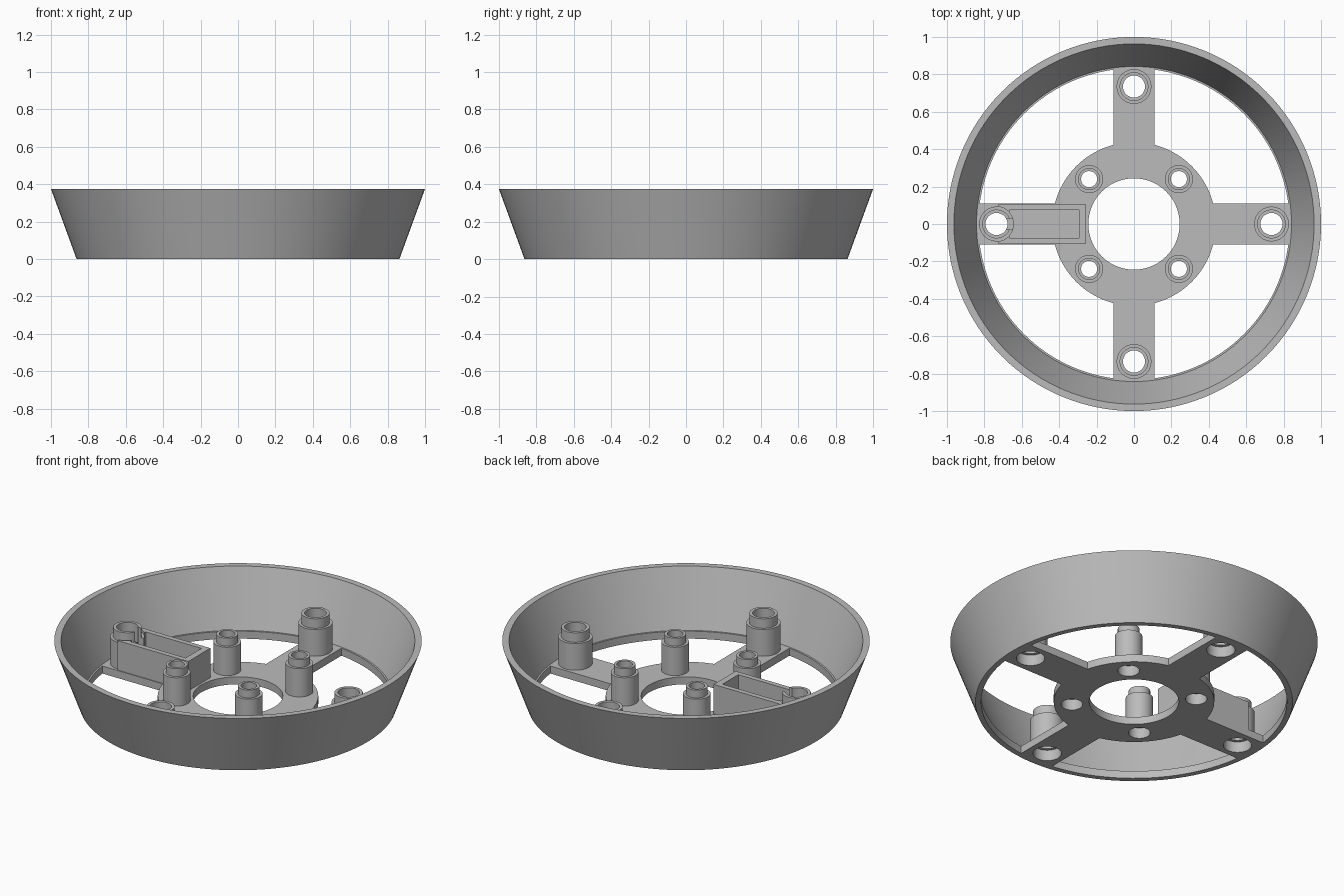
import bpy, bmesh, math
from mathutils import Matrix

if "Cube" in bpy.data.objects:
    bpy.data.objects.remove(bpy.data.objects["Cube"], do_unlink=True)

grey = bpy.data.materials.new("plain_grey")
grey.use_nodes = True
colour = (0.5, 0.5, 0.5, 1)
grey.diffuse_color = colour
grey.node_tree.nodes["Principled BSDF"].inputs["Base Color"].default_value = colour

PLATE = 0.045        # plate thickness
TOP = 0.262          # top of the posts
ARM = 0.735          # distance of the large posts from the centre


def make(name, bm):
    bmesh.ops.recalc_face_normals(bm, faces=bm.faces)
    mesh = bpy.data.meshes.new(name)
    bm.to_mesh(mesh)
    bm.free()
    mesh.materials.append(grey)
    obj = bpy.data.objects.new(name, mesh)
    bpy.context.collection.objects.link(obj)
    return obj


def lathe(name, profile, steps, x=0, y=0):
    """Closed profile of (radius, height) points turned about a vertical axis."""
    bm = bmesh.new()
    rings = []
    for i in range(steps):
        a = math.tau * i / steps
        rings.append([bm.verts.new((x + r * math.cos(a), y + r * math.sin(a), z))
                      for r, z in profile])
    n = len(profile)
    for i in range(steps):
        p, q = rings[i], rings[(i + 1) % steps]
        for k in range(n):
            m = (k + 1) % n
            bm.faces.new((p[k], q[k], q[m], p[m]))
    return make(name, bm)


def cylinder(name, radius, z0, z1, x=0, y=0, steps=48):
    bm = bmesh.new()
    bmesh.ops.create_cone(bm, cap_ends=True, segments=steps, radius1=radius,
                          radius2=radius, depth=z1 - z0,
                          matrix=Matrix.Translation((x, y, (z0 + z1) / 2)))
    return make(name, bm)


def block(name, x0, x1, y0, y1, z0, z1):
    bm = bmesh.new()
    bmesh.ops.create_cube(bm, size=1)
    bmesh.ops.scale(bm, vec=(x1 - x0, y1 - y0, z1 - z0), verts=bm.verts)
    bmesh.ops.translate(bm, verts=bm.verts,
                        vec=((x0 + x1) / 2, (y0 + y1) / 2, (z0 + z1) / 2))
    return make(name, bm)


def combine(target, tool, operation):
    mod = target.modifiers.new("combine", "BOOLEAN")
    mod.operation, mod.object, mod.solver = operation, tool, "EXACT"
    bpy.context.view_layer.objects.active = target
    bpy.ops.object.modifier_apply(modifier=mod.name)
    bpy.data.objects.remove(tool, do_unlink=True)


def post(name, x, y, outer, lip, hole, shoulder):
    """Stepped hollow post with a wider socket in its foot."""
    socket = PLATE + 0.02
    return lathe(name, [(lip, PLATE), (lip, socket), (hole, socket), (hole, TOP),
                        (lip, TOP), (lip, shoulder), (outer, shoulder),
                        (outer, PLATE)], 48, x, y)


# Flared outer wall with a small ledge at its foot
parts = [lathe("outer_wall", [(0.863, 0), (1, 0.375), (0.963, 0.375),
                              (0.842, PLATE), (0.832, PLATE), (0.832, 0)], 128)]

# Hub plate with four spokes
plate = cylinder("spoked_plate", 0.437, 0, PLATE, steps=96)
combine(plate, block("spoke_x", -0.838, 0.838, -0.11, 0.11, 0, PLATE), "UNION")
combine(plate, block("spoke_y", -0.11, 0.11, -0.838, 0.838, 0, PLATE), "UNION")
combine(plate, cylinder("hub_hole", 0.244, -0.1, 0.1, steps=96), "DIFFERENCE")
parts.append(plate)

# Large posts on the spokes, small posts on the hub
large = {"left": (ARM, 0), "right": (-ARM, 0), "back": (0, ARM), "front": (0, -ARM)}
for side, (x, y) in large.items():
    combine(plate, cylinder("socket", 0.077, -0.1, 0.1, x, y), "DIFFERENCE")
    parts.append(post(side + "_large_post", x, y, 0.093, 0.077, 0.059, 0.205))
for x in (-0.24, 0.24):
    for y in (-0.24, 0.24):
        combine(plate, cylinder("socket", 0.059, -0.1, 0.1, x, y), "DIFFERENCE")
        name = ("front_" if y < 0 else "back_") + ("left" if x > 0 else "right")
        parts.append(post(name + "_small_post", x, y, 0.075, 0.059, 0.043, 0.215))

# Open tray beside the right post, joined to its bore by a slot
tray = block("tray", -0.727, -0.257, -0.105, 0.105, PLATE, 0.222)
combine(tray, block("pocket", -0.665, -0.295, -0.075, 0.075, PLATE - 0.01, 0.4), "DIFFERENCE")
combine(tray, cylinder("post_gap", 0.093, 0, 0.4, -ARM, 0), "DIFFERENCE")
parts.append(tray)
right_post = bpy.data.objects["right_large_post"]
combine(right_post, block("slot", -ARM, -0.6, -0.03, 0.03, 0.07, 0.4), "DIFFERENCE")

# Smooth round surfaces, sharp edges
bpy.ops.object.select_all(action="DESELECT")
for obj in parts:
    obj.select_set(True)
bpy.context.view_layer.objects.active = parts[0]
bpy.ops.object.shade_smooth_by_angle(angle=math.radians(30))
